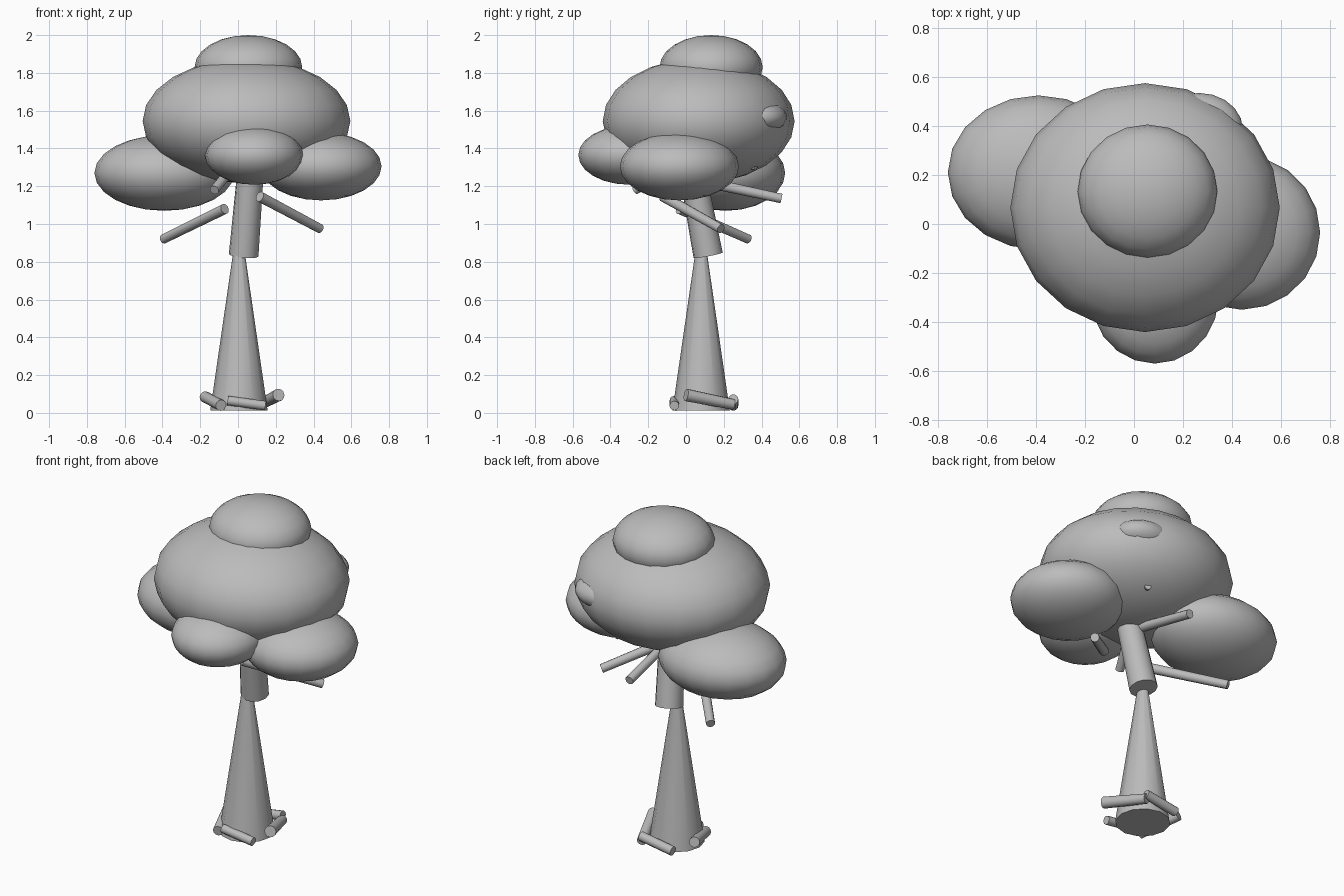
import bpy
import math
from mathutils import Vector

cube = bpy.data.objects.get("Cube")
if cube:
    bpy.data.objects.remove(cube, do_unlink=True)

# One plain grey for the whole tree
grey = bpy.data.materials.new("plain grey")
grey.use_nodes = True
grey.diffuse_color = (0.5, 0.5, 0.5, 1)
grey.node_tree.nodes["Principled BSDF"].inputs["Base Color"].default_value = (0.5, 0.5, 0.5, 1)


def leaf_clump(name, centre, radii):
    """Squashed sphere of foliage."""
    bpy.ops.mesh.primitive_uv_sphere_add(segments=20, ring_count=12, radius=1, location=centre)
    ob = bpy.context.object
    ob.name = name
    ob.scale = radii
    bpy.ops.object.transform_apply(location=False, rotation=False, scale=True)
    ob.data.materials.append(grey)
    bpy.ops.object.shade_smooth()
    return ob


def limb(name, start, end, r_start, r_end, sides=12):
    """Straight, possibly tapered, capped limb between two points."""
    a, b = Vector(start), Vector(end)
    axis = b - a
    bpy.ops.mesh.primitive_cone_add(vertices=sides, radius1=r_start, radius2=r_end,
                                    depth=axis.length, location=(a + b) / 2)
    ob = bpy.context.object
    ob.name = name
    ob.rotation_euler = axis.to_track_quat('Z', 'Y').to_euler()
    ob.data.materials.append(grey)
    bpy.ops.object.shade_smooth_by_angle(angle=math.radians(40))
    return ob


# Foliage
leaf_clump("crown_main", (0.045, 0.067, 1.545), (0.55, 0.508, 0.33))
leaf_clump("crown_top", (0.055, 0.133, 1.83), (0.285, 0.273, 0.17))
leaf_clump("crown_right_clump", (-0.39, 0.21, 1.27), (0.37, 0.315, 0.2))
leaf_clump("crown_left_clump", (0.44, -0.035, 1.305), (0.32, 0.315, 0.18))
leaf_clump("crown_front_clump", (0.085, -0.3, 1.365), (0.26, 0.27, 0.157))
leaf_clump("crown_back_bump", (0.265, 0.385, 1.565), (0.18, 0.15, 0.09))

# Trunk: tapering lower part and a leaning upper part
limb("lower_trunk", (0.005, 0.08, 0.012), (0.005, 0.08, 0.98), 0.152, 0.012)
limb("upper_trunk", (0.03, 0.117, 0.835), (0.068, 0.03, 1.3), 0.079, 0.07)

# Branches under the crown
branches = {
    "right_branch": ((-0.07, -0.035, 1.08), (-0.395, 0.33, 0.92)),
    "left_branch": ((0.115, -0.12, 1.145), (0.435, 0.185, 0.975)),
    "front_branch": ((0.045, 0.09, 1.39), (-0.125, -0.27, 1.18)),
    "back_branch": ((0.04, 0.06, 1.23), (0.025, 0.505, 1.135)),
}
for name, (start, end) in branches.items():
    limb(name, start, end, 0.028, 0.025)
limb("hidden_branch", (0.05, 0.05, 1.4), (0.21, 0.37, 1.3), 0.022, 0.018)

# Roots circling the foot of the trunk
limb("front_root", (-0.055, -0.062, 0.065), (0.145, -0.062, 0.038), 0.025, 0.025)
limb("left_root", (0.215, 0.0, 0.095), (0.12, 0.25, 0.045), 0.033, 0.028)
limb("back_root", (0.125, 0.25, 0.072), (-0.087, 0.25, 0.038), 0.027, 0.027)
limb("right_root", (-0.175, 0.17, 0.085), (-0.09, -0.06, 0.04), 0.03, 0.03)
